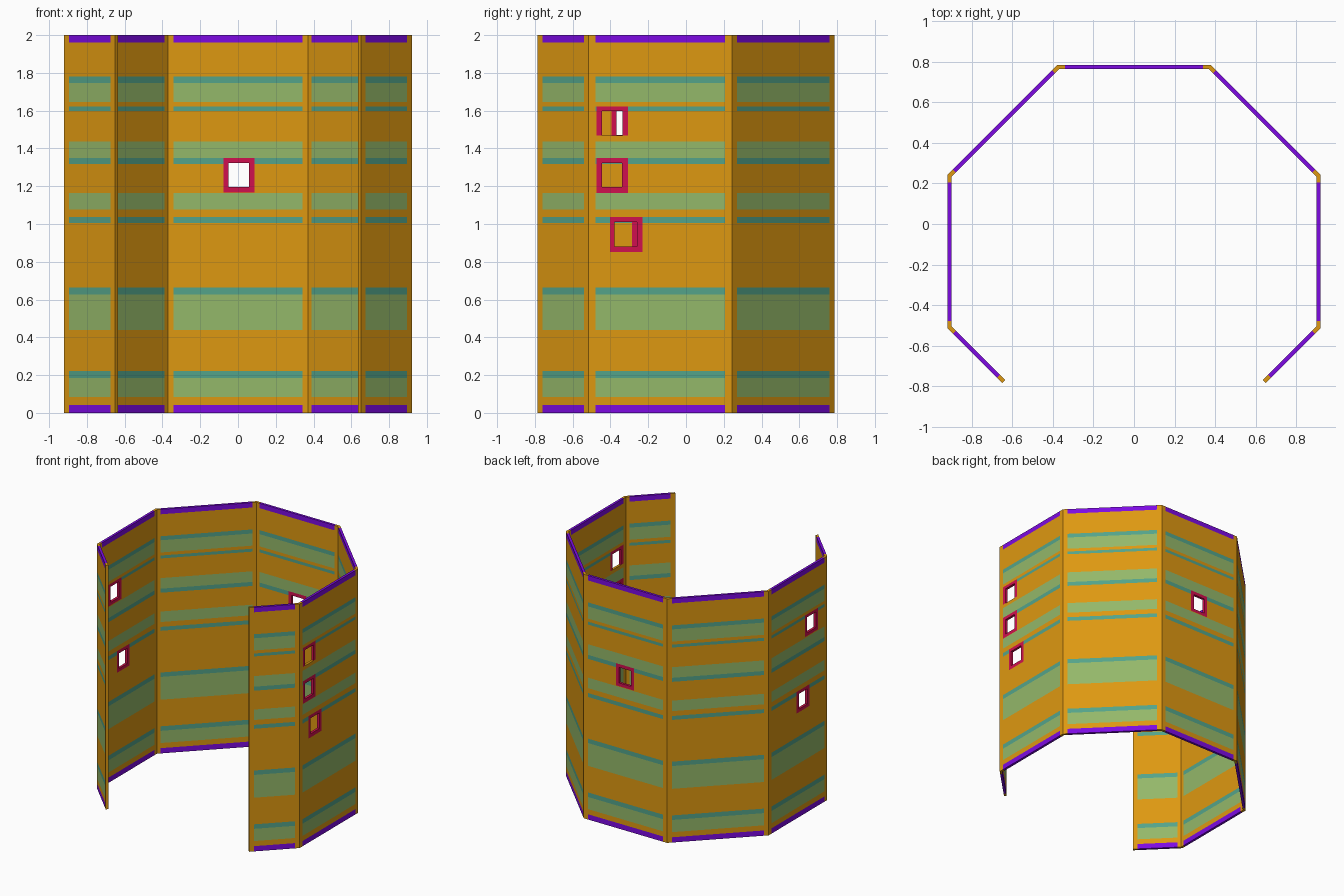
import bpy, bmesh
from mathutils import Vector

if "Cube" in bpy.data.objects:
    bpy.data.objects.remove(bpy.data.objects["Cube"])

H, T, POST = 2.0, 0.02, 0.037


def material(name, rgb):
    lin = [(c / 255 / 12.92) if c < 11 else ((c / 255 + 0.055) / 1.055) ** 2.4 for c in rgb]
    m = bpy.data.materials.new(name)
    m.diffuse_color = (*lin, 1)
    m.use_nodes = True
    m.node_tree.nodes["Principled BSDF"].inputs["Base Color"].default_value = m.diffuse_color
    return m


MATS = [material("orange", (222, 152, 17)), material("light green", (148, 184, 106)),
        material("teal", (84, 164, 138)), material("purple", (125, 10, 226)),
        material("crimson", (208, 16, 78))]

# horizontal bands: bottom, top, material index
BANDS = [(0, .043, 3), (.085, .185, 1), (.185, .222, 2), (.44, .627, 1), (.627, .663, 2),
         (1.005, 1.037, 2), (1.077, 1.163, 1), (1.317, 1.35, 2), (1.35, 1.437, 1),
         (1.598, 1.622, 2), (1.647, 1.747, 1), (1.747, 1.78, 2), (1.96, 2, 3)]

# outer outline, left front end round the back to right front end
HALF = [(-.65, -.785), (-.92, -.515), (-.92, .243), (-.378, .785)]
PTS = [Vector(p) for p in HALF] + [Vector((-x, y)) for x, y in reversed(HALF)]
DIRS = [(b - a).normalized() for a, b in zip(PTS, PTS[1:])]
NORMS = [Vector((d.y, -d.x)) for d in DIRS]


def inner_corner(i):
    a, b = NORMS[max(i - 1, 0)], NORMS[min(i, len(NORMS) - 1)]
    m = (a + b).normalized()
    return PTS[i] + m * (T / m.dot(a))


# windows: frame (u0, u1, z0, z1), opening (u0, u1, z0, z1), u is x or y
LEFT = [((-.395, -.225, 1.445, 1.622), (-.368, -.253, 1.47, 1.597)),
        ((-.285, -.12, .86, 1.037), (-.258, -.148, .885, 1.01))]
BACK = [((-.077, .087, 1.168, 1.35), (-.05, .057, 1.195, 1.322))]
RIGHT = [((-.475, -.307, 1.468, 1.622), (-.444, -.335, 1.468, 1.597)),
         ((-.475, -.307, 1.165, 1.35), (-.446, -.338, 1.195, 1.322)),
         ((-.402, -.23, .853, 1.037), (-.378, -.26, .882, 1.01))]


def to_s(rect, f):
    a, b = sorted((f(rect[0]), f(rect[1])))
    return (a, b, rect[2], rect[3])


def inside(s, z, r):
    return r[0] < s < r[1] and r[2] < z < r[3]


def wall_panel(name, i, windows=()):
    L = (PTS[i + 1] - PTS[i]).length
    frames, holes = [w[0] for w in windows], [w[1] for w in windows]
    ss = {0, POST, L - POST, L}
    zs = {0, H}
    for b in BANDS:
        zs |= {b[0], b[1]}
    for r in frames + holes:
        ss |= {r[0], r[1]}
        zs |= {r[2], r[3]}
    ss, zs = sorted(ss), sorted(zs)
    ns, nz = len(ss) - 1, len(zs) - 1
    bm = bmesh.new()

    def column(s, inner):
        p = PTS[i] + DIRS[i] * s
        if inner:
            p = inner_corner(i) if s == 0 else inner_corner(i + 1) if s == L else p + NORMS[i] * T
        return [bm.verts.new((p.x, p.y, z)) for z in zs]

    out = [column(s, False) for s in ss]
    inn = [column(s, True) for s in ss]

    def colour(j, k):
        """Material index of a cell, or None where it is open."""
        if not (0 <= j < ns and 0 <= k < nz):
            return None
        s, z = (ss[j] + ss[j + 1]) / 2, (zs[k] + zs[k + 1]) / 2
        if any(inside(s, z, h) for h in holes):
            return None
        if any(inside(s, z, f) for f in frames):
            return 4
        if POST < s < L - POST:
            for lo, hi, m in BANDS:
                if lo < z < hi:
                    return m
        return 0

    def face(vs, m):
        bm.faces.new(vs).material_index = m

    for j in range(ns):
        for k in range(nz):
            m = colour(j, k)
            if m is None:
                continue
            c = [(j, k), (j + 1, k), (j + 1, k + 1), (j, k + 1)]
            face([out[a][b] for a, b in reversed(c)], m)
            face([inn[a][b] for a, b in c], m)
            # rims: top, bottom, ends and window reveals
            for e, (dj, dk) in enumerate([(0, -1), (1, 0), (0, 1), (-1, 0)]):
                shared = (j + dj < 0 and i > 0) or (j + dj >= ns and i < len(DIRS) - 1)
                if colour(j + dj, k + dk) is None and not shared:
                    (a, b), (a2, b2) = c[e], c[(e + 1) % 4]
                    face([inn[a2][b2], inn[a][b], out[a][b], out[a2][b2]], m)
    bmesh.ops.recalc_face_normals(bm, faces=bm.faces)
    # keep outer faces pointing away from the interior
    probe = max(bm.faces, key=lambda f: -f.calc_center_median().xy.dot(NORMS[i]) if abs(f.normal.xy.dot(NORMS[i])) > .9 else -9)
    if probe.normal.xy.dot(NORMS[i]) > 0:
        bmesh.ops.reverse_faces(bm, faces=bm.faces)
    me = bpy.data.meshes.new(name)
    bm.to_mesh(me)
    bm.free()
    for m in MATS:
        me.materials.append(m)
    bpy.context.collection.objects.link(bpy.data.objects.new(name, me))


def convert(ws, f):
    return [(to_s(a, f), to_s(b, f)) for a, b in ws]


wall_panel("front_left_wall", 0)
wall_panel("left_wall", 1, convert(LEFT, lambda y: y - PTS[1].y))
wall_panel("back_left_wall", 2)
wall_panel("back_wall", 3, convert(BACK, lambda x: x - PTS[3].x))
wall_panel("back_right_wall", 4)
wall_panel("right_wall", 5, convert(RIGHT, lambda y: PTS[5].y - y))
wall_panel("front_right_wall", 6)
